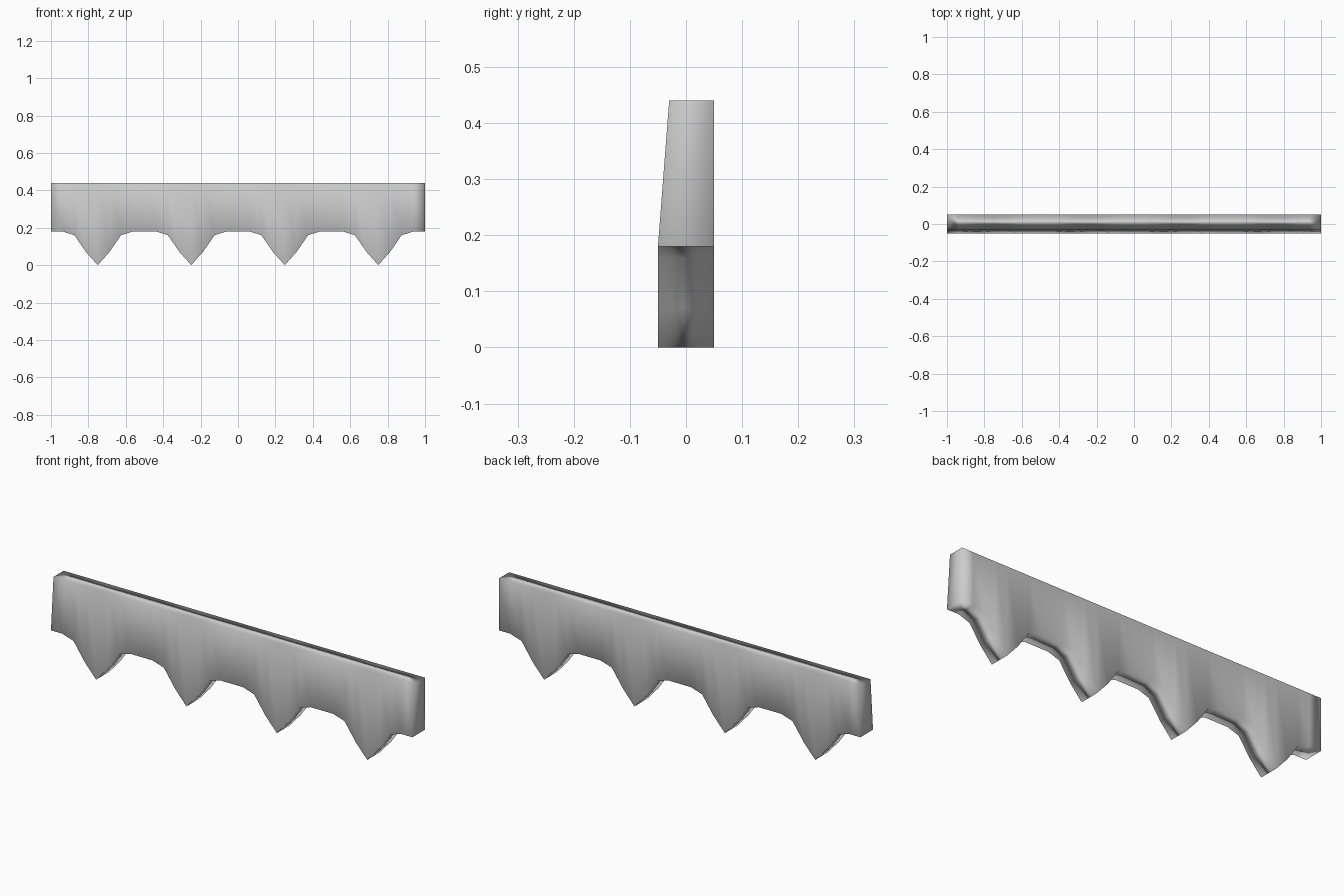
import bpy, bmesh

if "Cube" in bpy.data.objects:
    bpy.data.objects.remove(bpy.data.objects["Cube"])

TOP = 0.44
STEP = 0.0625
# height of the lower edge, stepping outward from a tooth tip
TOOTH = [0.0, 0.07, 0.16, 0.18, 0.18]


def lower_edge(i):
    # four teeth, one every eight steps
    return TOOTH[abs(i % 8 - 4)]


# toothed trim: one cross-section per step, front leaning back at the top
bm = bmesh.new()
rings = []
for i in range(33):
    x, z = -1 + i * STEP, lower_edge(i)
    section = [(-0.05, z), (0.05, z), (0.05, TOP), (-0.03, TOP)]
    rings.append([bm.verts.new((x, y, h)) for y, h in section])

# skin between neighbouring sections, then close both ends
for a, b in zip(rings, rings[1:]):
    for k in range(4):
        n = (k + 1) % 4
        bm.faces.new((a[k], a[n], b[n], b[k]))
bm.faces.new(rings[0])
bm.faces.new(rings[-1])
bmesh.ops.recalc_face_normals(bm, faces=bm.faces)
for f in bm.faces:
    f.smooth = True

mesh = bpy.data.meshes.new("toothed_trim")
bm.to_mesh(mesh)
bm.free()
trim = bpy.data.objects.new("toothed_trim", mesh)
bpy.context.collection.objects.link(trim)

# soft shading led by the broad front and back faces
mod = trim.modifiers.new("soft_shading", 'WEIGHTED_NORMAL')
mod.mode = 'FACE_AREA'
